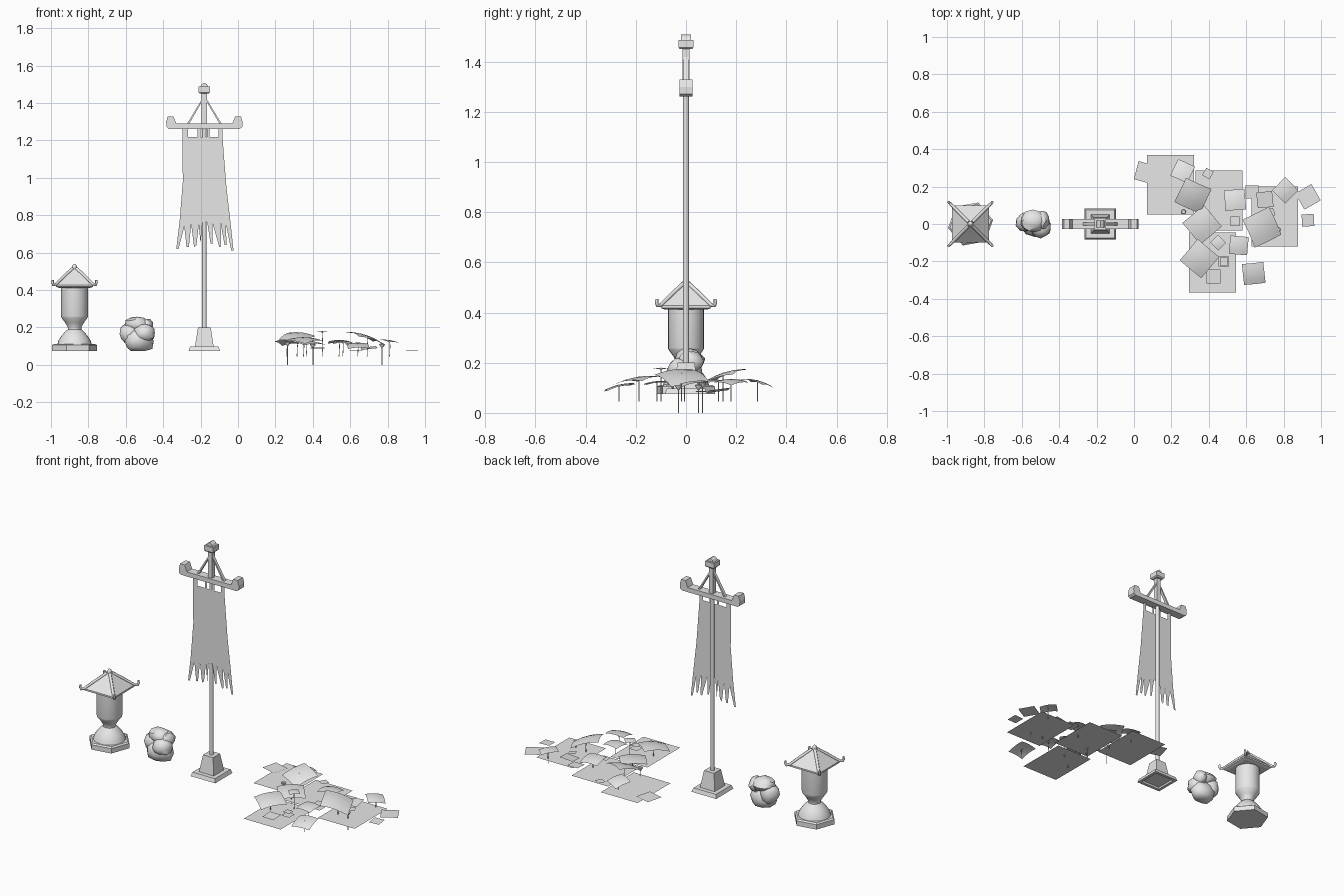
import bpy, bmesh, math, random
from math import radians, cos, sin, pi
from mathutils import Matrix, Vector

if "Cube" in bpy.data.objects:
    bpy.data.objects.remove(bpy.data.objects["Cube"])

grey = bpy.data.materials.new("plain_grey")
grey.use_nodes = True
grey.diffuse_color = (0.8, 0.8, 0.8, 1)
grey.node_tree.nodes["Principled BSDF"].inputs["Base Color"].default_value = (0.8, 0.8, 0.8, 1)

def add(name, data, loc=(0, 0, 0)):
    ob = bpy.data.objects.new(name, data)
    data.materials.append(grey)
    ob.location = loc
    bpy.context.collection.objects.link(ob)
    return ob

def from_bm(name, bm, loc=(0, 0, 0), smooth=None):
    mesh = bpy.data.meshes.new(name)
    bm.to_mesh(mesh)
    bm.free()
    ob = add(name, mesh, loc)
    if smooth:
        bpy.ops.object.select_all(action="DESELECT")
        ob.select_set(True)
        bpy.context.view_layer.objects.active = ob
        bpy.ops.object.shade_smooth_by_angle(angle=radians(smooth))
    return ob

def lathe(name, profile, sides, x, y=0, turn=0, smooth=None):
    """Closed stack of rings from (radius, z) pairs."""
    bm = bmesh.new()
    rings = []
    for r, z in profile:
        angles = [radians(turn) + 2 * pi * i / sides for i in range(sides)]
        rings.append([bm.verts.new((r * cos(a), r * sin(a), z)) for a in angles])
    for low, high in zip(rings, rings[1:]):
        for i in range(sides):
            j = (i + 1) % sides
            bm.faces.new((low[i], low[j], high[j], high[i]))
    bm.faces.new(rings[0][::-1])
    bm.faces.new(rings[-1])
    return from_bm(name, bm, (x, y, 0), smooth)

def square(name, profile, x):
    """Four-sided stack from (half width, z) pairs."""
    return lathe(name, [(w * math.sqrt(2), z) for w, z in profile], 4, x, turn=45)

def extrude(name, outline, half_depth, x=0):
    """Front outline of (x, z) pairs given depth along y."""
    bm = bmesh.new()
    face = bm.faces.new([bm.verts.new((px, -half_depth, pz)) for px, pz in outline])
    if half_depth:
        new = bmesh.ops.extrude_face_region(bm, geom=[face])["geom"]
        verts = [v for v in new if isinstance(v, bmesh.types.BMVert)]
        bmesh.ops.translate(bm, verts=verts, vec=(0, 2 * half_depth, 0))
        bmesh.ops.recalc_face_normals(bm, faces=bm.faces)
    return from_bm(name, bm, (x, 0, 0))

def rod(name, points, radius, loc=(0, 0, 0), taper=1):
    curve = bpy.data.curves.new(name, "CURVE")
    curve.dimensions = "3D"
    curve.bevel_depth = radius
    curve.bevel_resolution = 1
    curve.use_fill_caps = True
    line = curve.splines.new("POLY")
    line.points.add(len(points) - 1)
    for i, (p, co) in enumerate(zip(line.points, points)):
        p.co = (*co, 1)
        p.radius = 1 + (taper - 1) * i / (len(points) - 1)
    return add(name, curve, loc)

# Stone lantern
LX = -0.874
lathe("lantern_base", [(0.122, 0.075), (0.122, 0.105), (0.112, 0.112)], 6, LX, turn=10)
lathe("lantern_body", [(0.092, 0.11), (0.086, 0.13), (0.07, 0.155), (0.05, 0.178), (0.036, 0.19),
                       (0.036, 0.2), (0.05, 0.225), (0.07, 0.252), (0.072, 0.26), (0.072, 0.42)],
      24, LX, smooth=35)
square("lantern_roof", [(0.085, 0.412), (0.1, 0.418), (0.1, 0.428), (0.055, 0.472), (0.012, 0.515)], LX)
lathe("lantern_finial", [(0.012, 0.505), (0.015, 0.52), (0.01, 0.533), (0.003, 0.54)], 8, LX, smooth=50)
for sx in (-1, 1):
    for sy in (-1, 1):
        path = [(0.01, 0.515), (0.055, 0.474), (0.1, 0.43), (0.113, 0.427), (0.117, 0.438), (0.116, 0.454)]
        rod("lantern_roof_horn", [(sx * d, sy * d, z) for d, z in path], 0.009, (LX, 0, 0), 0.7)

# Weathered rock made of overlapping boulders
random.seed(4)
for px, py, pz, rx, ry, rz in [(-0.53, 0, 0.125, 0.078, 0.065, 0.07), (-0.575, 0.01, 0.165, 0.058, 0.055, 0.06),
                               (-0.5, -0.015, 0.17, 0.062, 0.06, 0.055), (-0.54, 0.015, 0.215, 0.065, 0.06, 0.042),
                               (-0.49, 0.02, 0.205, 0.036, 0.05, 0.045)]:
    bm = bmesh.new()
    bmesh.ops.create_icosphere(bm, subdivisions=2, radius=1)
    for v in bm.verts:
        k = random.uniform(0.9, 1.1)
        v.co = Vector((v.co.x * rx * k, v.co.y * ry * k, max(v.co.z * rz * k, 0.075 - pz)))
    from_bm("rock_lump", bm, (px, py, pz), 40)

# Banner stand
PX = -0.18
square("stand_plinth", [(0.062, 0.085), (0.066, 0.075), (0.084, 0.075), (0.076, 0.098)], PX)
square("stand_block", [(0.05, 0.097), (0.034, 0.2)], PX)
lathe("pole", [(0.012, 0.19), (0.012, 1.28)], 10, PX, smooth=40)
square("upper_post", [(0.014, 1.28), (0.014, 1.46)], PX)
square("pole_cap", [(0.024, 1.45), (0.03, 1.457), (0.03, 1.487)], PX)
extrude("cap_ridge", [(-0.022, 1.486), (0.022, 1.486), (0.014, 1.5), (0, 1.508), (-0.014, 1.5)], 0.02, PX)
half = [(0.19, 1.262), (0.203, 1.272), (0.204, 1.3), (0.195, 1.329), (0.165, 1.329), (0.15, 1.29)]
extrude("crossbar", half + [(-x, z) for x, z in reversed(half)], 0.026, PX)
for s in (-1, 1):
    brace = [(s * 0.095, 1.285), (s * 0.083, 1.285), (s * 0.002, 1.425), (s * 0.002, 1.438)]
    extrude("crossbar_brace", brace, 0.009, PX)

# Torn cloth: tips and notches along the lower hem
hem = [(-0.33, 0.62), (-0.318, 0.62), (-0.287, 0.74), (-0.275, 0.63), (-0.263, 0.63), (-0.25, 0.75),
       (-0.235, 0.63), (-0.222, 0.64), (-0.21, 0.75), (-0.2, 0.65), (-0.19, 0.76), (-0.165, 0.765),
       (-0.147, 0.65), (-0.137, 0.645), (-0.137, 0.76), (-0.1, 0.63), (-0.09, 0.635), (-0.093, 0.76),
       (-0.072, 0.64), (-0.062, 0.64), (-0.064, 0.75), (-0.036, 0.612), (-0.024, 0.612)]
cloth = extrude("banner_cloth", hem + [(-0.04, 0.76), (-0.062, 0.95), (-0.083, 1.217), (-0.297, 1.217),
                                       (-0.295, 0.98), (-0.312, 0.77)], 0)
cloth.location.y = -0.013
for a, b in [(-0.297, -0.267), (-0.216, -0.2), (-0.166, -0.152), (-0.105, -0.083)]:
    strap = extrude("banner_strap", [(a, 1.217), (b, 1.217), (b, 1.268), (a, 1.268)], 0)
    strap.location.y = -0.013

# Floating pond sheets
def leaf(name, x, y, z, w, h, turn=0, tilt_x=0, tilt_y=0, sag=0.0):
    bm = bmesh.new()
    bmesh.ops.create_grid(bm, x_segments=4 if sag else 1, y_segments=4 if sag else 1, size=0.5)
    for v in bm.verts:
        v.co.z = -sag * w * (v.co.x ** 2 + v.co.y ** 2)
        v.co.x *= w
        v.co.y *= h
    spin = (Matrix.Rotation(radians(tilt_y), 4, "Y") @ Matrix.Rotation(radians(tilt_x), 4, "X")
            @ Matrix.Rotation(radians(turn), 4, "Z"))
    bmesh.ops.transform(bm, matrix=spin, verts=bm.verts)
    return from_bm(name, bm, (x, y, z), 40)

for x, y in [(0.195, 0.21), (0.455, 0.125), (0.42, -0.205), (0.752, 0.04)]:
    leaf("water_sheet", x, y, 0.07, 0.25, 0.32)

# Small floating leaves: x, y, z, size, turn, tilts
for x, y, z, s, turn, tx, ty in [
        (0.06, 0.275, 0.075, 0.1, -15, 0, 0), (0.395, 0.27, 0.08, 0.045, -30, 0, 0),
        (0.93, 0.145, 0.075, 0.1, 30, 0, 0), (0.93, 0.02, 0.078, 0.065, 3, 3, 0),
        (0.63, 0.17, 0.078, 0.07, 0, 3, 0), (0.7, 0.13, 0.09, 0.085, 5, 8, -6),
        (0.73, 0.06, 0.085, 0.042, 20, 0, 5), (0.425, -0.28, 0.09, 0.075, 0, 3, 0),
        (0.54, 0.015, 0.085, 0.05, 0, 0, 0), (0.48, -0.2, 0.08, 0.055, 0, 0, 0),
        (0.48, -0.2, 0.1, 0.042, 0, 0, 0)]:
    leaf("floating_leaf", x, y, z, s, s, turn, tx, ty)

# Raised curved leaves, each on a stem
for x, y, z, s, turn, tx, ty in [
        (0.315, 0.147, 0.16, 0.15, -25, 18, 0), (0.69, -0.017, 0.158, 0.165, 25, 0, 19),
        (0.35, -0.187, 0.145, 0.15, -40, 8, 0), (0.64, -0.267, 0.113, 0.115, 6, 13, 0),
        (0.26, 0.285, 0.13, 0.1, -25, -14, 0), (0.54, 0.13, 0.132, 0.11, 5, -6, 0),
        (0.365, -0.005, 0.13, 0.15, 40, 4, 3), (0.81, 0.18, 0.133, 0.1, 45, 0, 9),
        (0.56, -0.115, 0.127, 0.098, -5, 4, 0), (0.45, -0.1, 0.18, 0.06, 45, 0, 0)]:
    leaf("raised_leaf", x, y, z, s, s, turn, tx, ty, 0.25)
    rod("leaf_stem", [(x, y, 0.045), (x + 0.003, y, 0.1), (x, y, z)], 0.002)

# Seed pods on long stems
for x, y, z in [(0.265, 0.065, 0.12), (0.4, 0.05, 0.11), (0.77, -0.03, 0.11)]:
    rod("pod_stem", [(x, y, 0), (x, y, z)], 0.0025)
    lathe("seed_pod", [(0.004, z - 0.018), (0.014, z - 0.004), (0.015, z), (0.01, z + 0.004)], 10, x, y, smooth=40)
